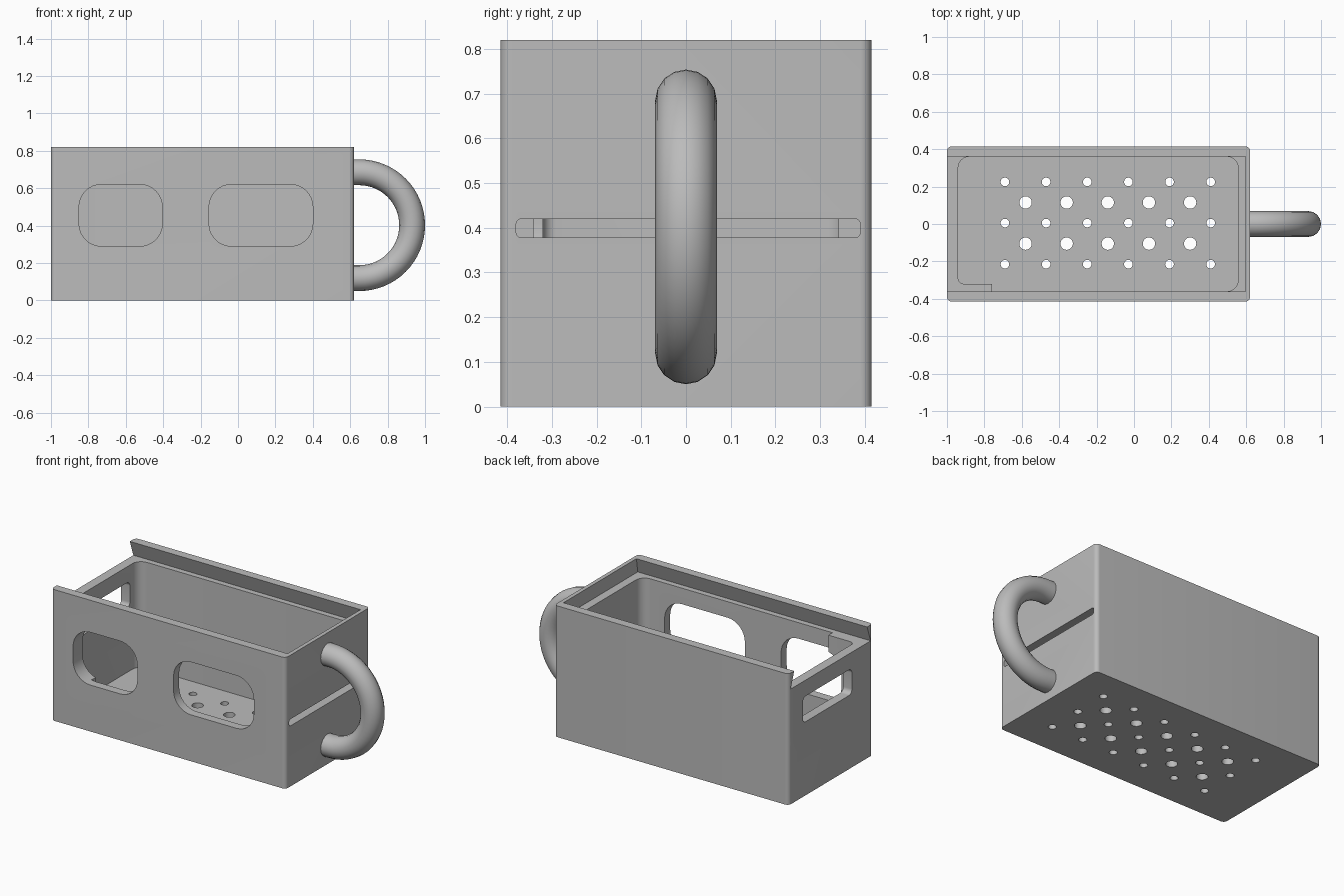
import bpy, bmesh, math
from mathutils import Vector

default = bpy.data.objects.get("Cube")
if default:
    bpy.data.objects.remove(default, do_unlink=True)

gray = bpy.data.materials.new("plain_gray")
gray.use_nodes = True
gray.diffuse_color = (0.5, 0.5, 0.5, 1)
gray.node_tree.nodes["Principled BSDF"].inputs["Base Color"].default_value = (0.5, 0.5, 0.5, 1)


def outline(points, r, steps=8):
    """Round every right-angled corner of a polygon."""
    result = []
    for i, p in enumerate(points):
        p = Vector(p)
        u = (Vector(points[i - 1]) - p).normalized()
        v = (Vector(points[(i + 1) % len(points)]) - p).normalized()
        for k in range(steps + 1):
            t = math.pi / 2 * k / steps
            result.append(p + r * (u + v - v * math.cos(t) - u * math.sin(t)))
    return result


def rect(a0, a1, b0, b1):
    return [(a0, b0), (a1, b0), (a1, b1), (a0, b1)]


def circle(x, y, r, n=32):
    return [(x + r * math.cos(math.tau * k / n), y + r * math.sin(math.tau * k / n)) for k in range(n)]


# Where each prism axis puts the two profile coordinates
PLACE = {
    "X": lambda a, b, h: (h, a, b),
    "Y": lambda a, b, h: (a, h, b),
    "Z": lambda a, b, h: (a, b, h),
}


def loft(bm, low, high):
    """Closed solid between two matching loops."""
    lo = [bm.verts.new(p) for p in low]
    hi = [bm.verts.new(p) for p in high]
    bm.faces.new(lo[::-1])
    bm.faces.new(hi)
    for i in range(len(lo)):
        j = (i + 1) % len(lo)
        bm.faces.new((lo[i], lo[j], hi[j], hi[i]))


def prism(bm, profile, axis, start, end):
    place = PLACE[axis]
    loft(bm, [place(a, b, start) for a, b in profile], [place(a, b, end) for a, b in profile])


def make(name, bm):
    bmesh.ops.recalc_face_normals(bm, faces=bm.faces[:])
    mesh = bpy.data.meshes.new(name)
    bm.to_mesh(mesh)
    bm.free()
    mesh.materials.append(gray)
    obj = bpy.data.objects.new(name, mesh)
    bpy.context.collection.objects.link(obj)
    return obj


def select(obj):
    bpy.ops.object.select_all(action="DESELECT")
    obj.select_set(True)
    bpy.context.view_layer.objects.active = obj


def cut(target, bm):
    cutter = make("cutter", bm)
    cutter.hide_render = True
    mod = target.modifiers.new("cut", "BOOLEAN")
    mod.operation = "DIFFERENCE"
    mod.solver = "EXACT"
    mod.object = cutter
    select(target)
    bpy.ops.object.modifier_apply(modifier=mod.name)
    bpy.data.objects.remove(cutter, do_unlink=True)


# Box body with rounded upright corners
LEFT, RIGHT, SIDE, TOP = -1.0, 0.62, 0.415, 0.82
LEDGE, FLOOR = 0.72, 0.06
bm = bmesh.new()
prism(bm, outline(rect(LEFT, RIGHT, -SIDE, SIDE), 0.025), "Z", 0, TOP)
box = make("box", bm)

# Cavity, leaving a thick block in one front corner
bm = bmesh.new()
cavity = [(-0.76, -0.36), (0.557, -0.36), (0.557, 0.36), (-0.94, 0.36), (-0.94, -0.32), (-0.76, -0.32)]
rounded = outline(cavity[1:4], 0.06)[9:18]
steps = []
for i, p in enumerate(cavity):
    if i in (0, 5):
        steps.append(Vector(p))
    else:
        loop = [cavity[i - 1], p, cavity[(i + 1) % 6]]
        steps += outline(loop, 0.03 if i == 4 else 0.06)[9:18]
prism(bm, steps, "Z", FLOOR, 0.9)
cut(box, bm)

# Dovetail channel for a sliding lid, open at one end
bm = bmesh.new()
prof = [rect(-1.1, x, -w, w) for x, w in ((0.61, 0.395), (0.58, 0.325))]
loft(bm, [(a, b, LEDGE) for a, b in prof[0]], [(a, b, 2 * TOP - LEDGE) for a, b in prof[1]])
cut(box, bm)

# Front windows
bm = bmesh.new()
for x0, x1 in ((-0.85, -0.405), (-0.155, 0.40)):
    prism(bm, outline(rect(x0, x1, 0.29, 0.62), 0.12), "Y", -0.5, -0.2)
cut(box, bm)

# End window and the thin slot behind the handle
bm = bmesh.new()
prism(bm, outline(rect(-0.21, 0.275, 0.46, 0.62), 0.03), "X", -1.1, -0.85)
prism(bm, outline(rect(-0.38, 0.39, 0.378, 0.42), 0.012), "X", 0.54, 0.7)
cut(box, bm)

# Drain holes in staggered rows
bm = bmesh.new()
for count, x0, rows, r in ((6, -0.69, (0.225, 0.005, -0.215), 0.023),
                           (5, -0.58, (0.115, -0.105), 0.033)):
    for i in range(count):
        for y in rows:
            prism(bm, circle(x0 + 0.22 * i, y, r), "Z", -0.1, 0.15)
cut(box, bm)
select(box)
bpy.ops.object.shade_smooth_by_angle(angle=math.radians(30))

# Half-ring handle
R, TUBE, CX, CZ = 0.283, 0.069, 0.648, 0.402
path = [(0.614, CZ - R)]
for k in range(33):
    t = math.pi * (k / 32 - 0.5)
    path.append((CX + R * math.cos(t), CZ + R * math.sin(t)))
path.append((0.614, CZ + R))
curve = bpy.data.curves.new("handle", "CURVE")
curve.dimensions = "3D"
curve.bevel_depth = TUBE
curve.bevel_resolution = 6
curve.use_fill_caps = True
spline = curve.splines.new("POLY")
spline.points.add(len(path) - 1)
for point, (x, z) in zip(spline.points, path):
    point.co = (x, 0, z, 1)
curve.materials.append(gray)
handle = bpy.data.objects.new("handle", curve)
bpy.context.collection.objects.link(handle)
select(handle)
bpy.ops.object.convert(target="MESH")
bpy.ops.object.shade_smooth_by_angle(angle=math.radians(40))
